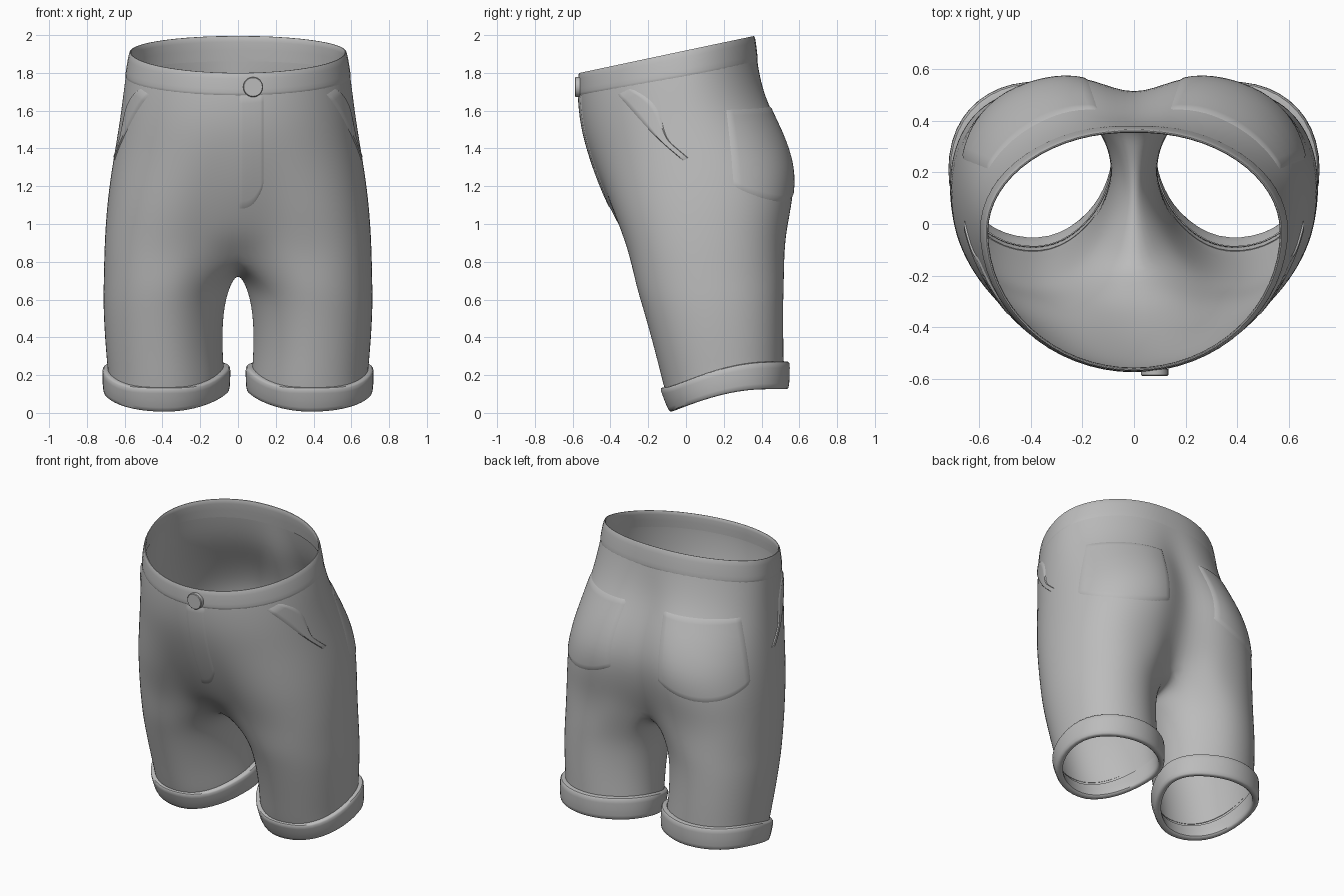
import bpy, bmesh, math
from mathutils import Vector
from mathutils.bvhtree import BVHTree

if "Cube" in bpy.data.objects:
    bpy.data.objects.remove(bpy.data.objects["Cube"])

fabric = bpy.data.materials.new("grey fabric")
fabric.diffuse_color = (0.5, 0.5, 0.5, 1)
fabric.use_nodes = True
fabric.node_tree.nodes["Principled BSDF"].inputs["Base Color"].default_value = fabric.diffuse_color
N, M = 16, 7                       # segments on the outer arc and on the inner leg arc


def spow(v, e):
    return math.copysign(abs(v) ** e, v)


def lerp(a, b, t):
    return a + (b - a) * t


def leg_ring(x0, x1, yf, yb, zfun, e_out=0.93, e_in=1.08):
    """Closed leg section: the outer arc first, then the more pinched inner arc."""
    ang = [-45 + 270 * i / N for i in range(N + 1)]
    ang += [225 + 90 * i / M for i in range(1, M)]
    pts = []
    for a in ang:
        a = math.radians(a)
        e = e_out if math.sin(a) > 0 else e_in
        x = (x0 + x1) / 2 + (x1 - x0) / 2 * spow(math.sin(a), e)
        y = (yf + yb) / 2 - (yb - yf) / 2 * spow(math.cos(a), e)
        y += .04 * max(0, -math.sin(a)) ** 3
        pts.append(Vector((x, y, zfun(y))))
    return pts


def torso_ring(zf, zb, xo, yf, yf0, yb, yb0, ym, e, w=0.0, grow=0.0):
    """Half section from front to back centre seam; w blends towards the leg shape."""
    legs = leg_ring(0, xo, yf, yb, lambda y: 0, .9, .9)
    pts = []
    for i in range(N + 1):
        t = math.pi * i / N
        x = (xo + grow) * spow(math.sin(t), e) if 0 < i < N else 0.0
        c = spow(math.cos(t), e)
        dent = max(0, 1 - x / 0.3) ** 2
        if c > 0:
            y = ym - (ym - yf + grow) * c + (yf0 - yf) * dent
        else:
            y = ym - (yb - ym + grow) * c + (yb0 - yb) * dent
        if 0 < i < N:
            x, y = lerp(x, legs[i].x, w), lerp(y, legs[i].y, w)
        pts.append(Vector((x, y, lerp(zf, zb, (y - yf) / (yb - yf)))))
    return pts


def bridge(bm, a, b, closed):
    n = len(a)
    for i in range(n if closed else n - 1):
        j = (i + 1) % n
        bm.faces.new((a[i], a[j], b[j], b[i]))


def finish(name, bm, mods=(), angle=40):
    bmesh.ops.recalc_face_normals(bm, faces=bm.faces)
    me = bpy.data.meshes.new(name)
    bm.to_mesh(me)
    bm.free()
    ob = bpy.data.objects.new(name, me)
    bpy.context.collection.objects.link(ob)
    me.materials.append(fabric)
    for kind, props in mods:
        m = ob.modifiers.new(kind, kind)
        for k, v in props.items():
            setattr(m, k, v)
    bpy.ops.object.select_all(action='DESELECT')
    ob.select_set(True)
    bpy.context.view_layer.objects.active = ob
    bpy.ops.object.convert(target='MESH')
    bpy.ops.object.shade_smooth_by_angle(angle=math.radians(angle))
    return ob


MIRROR = ('MIRROR', dict(use_clip=True, merge_threshold=0.002))
SUBSURF = ('SUBSURF', dict(levels=2))

# Body: torso rings, then the crotch seam, then leg rings
WAIST = (1.80, 2.00, .578, -.572, -.572, .37, .365, -.03, 1.0)
BAND = (1.68, 1.85, .600, -.575, -.575, .392, .38, -.02, 1.0)
TORSO = [
    (1.77, 1.96, .58, -.57, -.57, .37, .365, -.03, 1.0),
    BAND,
    (1.52, 1.67, .62, -.56, -.56, .445, .40, .0, .97),
    (1.36, 1.49, .648, -.518, -.518, .55, .46, .05, .95, .08),
    (1.20, 1.30, .678, -.464, -.464, .612, .50, .10, .93, .28),
    (1.06, 1.13, .697, -.410, -.40, .592, .48, .13, .91, .48),
    (.93, .98, .707, -.352, -.325, .552, .43, .14, .9, .68),
    (.82, .86, .712, -.308, -.20, .532, .36, .14, .88, .85)]
LEG = [
    (.67, .72, .03, .715, -.268, .524),
    (.56, .62, .066, .717, -.234, .520),
    (.42, .50, .08, .712, -.194, .519),
    (.27, .37, .08, .702, -.154, .520),
    (.14, .25, .07, .69, -.122, .520),
    (.07, .19, .07, .69, -.10, .520)]

bm = bmesh.new()
prev = None
for spec in TORSO:
    row = [bm.verts.new(p) for p in torso_ring(*spec)]
    if prev:
        bridge(bm, prev, row, False)
    prev = row
back, front = prev[-1].co.copy(), prev[0].co.copy()
for i in range(1, M):
    p = back.lerp(front, i / M)
    p.z -= .11 * math.sin(math.pi * i / M)
    prev.append(bm.verts.new(p))
for zf, zb, x0, x1, yf, yb in LEG:
    ring = leg_ring(x0, x1, yf, yb, lambda y: lerp(zf, zb, (y - yf) / (yb - yf)))
    row = [bm.verts.new(p) for p in ring]
    bridge(bm, prev, row, True)
    prev = row
body = finish("shorts_body", bm, [MIRROR, SUBSURF], 60)
tree = BVHTree.FromPolygons([v.co for v in body.data.vertices],
                            [p.vertices for p in body.data.polygons])
m = body.modifiers.new("thickness", 'SOLIDIFY')
m.thickness, m.offset = 0.008, -1

# Waistband: a folded band lying nearly flush with the body
bm = bmesh.new()
rows = []
for t, grow in ((.9, -.012), (.1, -.016), (0, -.008), (.01, .002), (.5, .003), (.94, .003), (1, -.003)):
    spec = [lerp(a, b, t) for a, b in zip(WAIST, BAND)]
    rows.append([bm.verts.new(p) for p in torso_ring(*spec, grow=grow)])
for a, b in zip(rows, rows[1:]):
    bridge(bm, a, b, False)
finish("waistband", bm, [MIRROR, ('SUBSURF', dict(levels=1))])


# Turned-up cuffs that follow the sloping hem
def hem(y):
    u = min(max((y + .09) / .5, 0), 1)
    return .125 * math.sin(u * math.pi / 2)


bm = bmesh.new()
rows = []
for out, h in ((-.012, .11), (-.016, .012), (-.008, .0), (.022, .0), (.030, .012),
               (.034, .118), (.030, .135), (-.004, .135)):
    def cuff_z(y):
        return hem(y) + h * (1 + .1 * max(0, min(1, y / .5)))
    ring = leg_ring(.07 - out, .69 + out, -.065 - .35 * h - out, .522 + out, cuff_z)
    rows.append([bm.verts.new(p) for p in ring])
for a, b in zip(rows, rows[1:]):
    bridge(bm, a, b, True)
finish("cuffs", bm, [MIRROR, ('SUBSURF', dict(levels=1))], 40)


def patch(name, point, ray, nu, nv, lift, mirror):
    """Cloth plate laid on the body; point(u, v) is projected along ray(p)."""
    bm = bmesh.new()
    grid = []
    for j in range(nv + 1):
        row = []
        for i in range(nu + 1):
            p = Vector(point(i / nu, j / nv))
            d = ray(p)
            hit, nrm, _, _ = tree.ray_cast(p + d * 2, -d)
            nrm = nrm if nrm.dot(d) > 0 else -nrm
            edge = i in (0, nu) or j in (0, nv)
            row.append(bm.verts.new(hit + nrm * (-.003 if edge else lift)))
        grid.append(row)
    for a, b in zip(grid, grid[1:]):
        bridge(bm, a, b, False)
    return finish(name, bm, [MIRROR] if mirror else [], 50)


# Fly flap with a curved lower corner
def fly(u, v):
    low = 1.07 + .14 * u ** 3
    return (.002 + .138 * u, 0, lerp(low, 1.69, v))


patch("fly_flap", fly, lambda p: Vector((0, -1, 0)), 12, 24, .004, False)


# Large back pockets wrapping round the hips, with a rounded lower edge
def back_pocket(u, v):
    a = math.radians(lerp(17, 70, u))
    low = 1.11 + .09 * abs(2 * u - 1) ** 2
    return (.3 * math.sin(a), .3 * math.cos(a), lerp(low, 1.63 - .02 * u, v))


patch("back_pockets", back_pocket, lambda p: Vector((p.x, p.y, 0)).normalized(), 24, 24, .006, True)


# Slanted side pocket openings, tapering towards the side seam
def side_pocket(u, v):
    width = .03 + .08 * math.sin(math.pi * min(1, v + .25)) ** 2
    y = lerp(-.37, -.01, v) + width * u
    z = lerp(1.69, 1.33, v) + .5 * width * u - .02 * math.sin(math.pi * v)
    return (.3, y, z)


patch("side_pocket_openings", side_pocket, lambda p: Vector((1, 0, 0)), 8, 20, .007, True)

# Waist button: a plain disc with a softened rim
bm = bmesh.new()
rows = []
for r, y in ((.053, -.56), (.053, -.584), (.049, -.588)):
    rows.append([bm.verts.new((.08 + r * math.cos(a), y, 1.725 + r * math.sin(a)))
                 for a in [2 * math.pi * i / 24 for i in range(24)]])
for a, b in zip(rows, rows[1:]):
    bridge(bm, a, b, True)
bm.faces.new(rows[-1])
finish("button", bm, (), 35)
